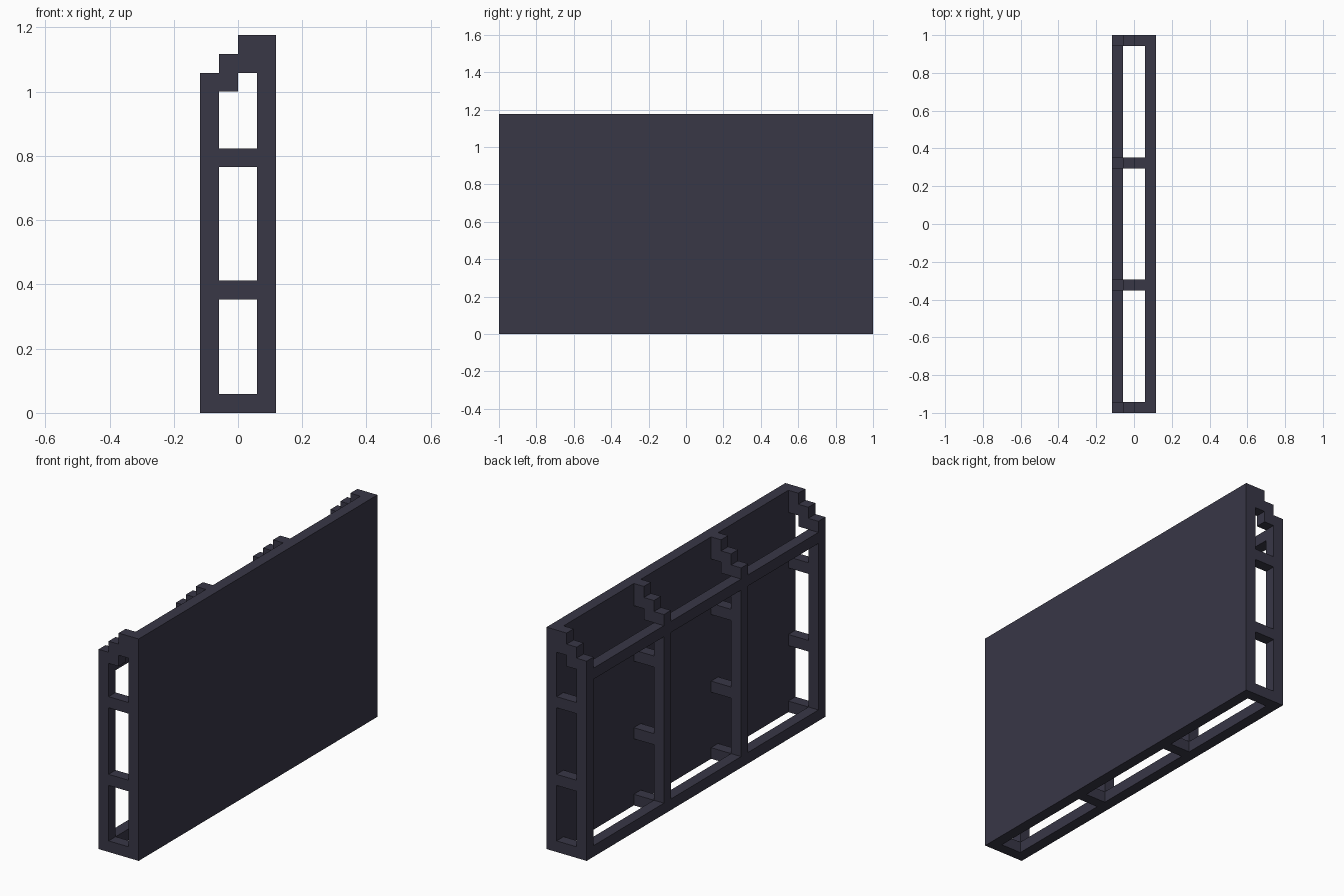
import bpy
import bmesh
from mathutils import Matrix, Vector

default = bpy.data.objects.get("Cube")
if default:
    bpy.data.objects.remove(default, do_unlink=True)

U = 1 / 17  # block size: the wall is 34 blocks long, 4 deep, 20 tall

slate = bpy.data.materials.new("dark slate")
slate.use_nodes = True
COLOUR = (0.040, 0.038, 0.062, 1)
slate.diffuse_color = COLOUR
bsdf = slate.node_tree.nodes["Principled BSDF"]
bsdf.inputs["Base Color"].default_value = COLOUR
bsdf.inputs["Roughness"].default_value = 0.9


def build(name, boxes):
    """One object from boxes given as (x0, x1, y0, y1, z0, z1) in blocks."""
    bm = bmesh.new()
    for x0, x1, y0, y1, z0, z1 in boxes:
        centre = Vector((x0 + x1, y0 + y1, z0 + z1)) * U / 2
        size = Vector((x1 - x0, y1 - y0, z1 - z0)) * U
        bmesh.ops.create_cube(bm, size=1, matrix=Matrix.Translation(centre) @ Matrix.Diagonal(size.to_4d()))
    mesh = bpy.data.meshes.new(name)
    bm.to_mesh(mesh)
    bm.free()
    mesh.materials.append(slate)
    obj = bpy.data.objects.new(name, mesh)
    bpy.context.collection.objects.link(obj)


# Solid panel on the left side
build("wall_panel", [(1, 2, -17, 17, 0, 20)])

# Four support frames: post, three cross braces and a stepped top
rib_starts = [-17, -6, 5, 16]
for i, y in enumerate(rib_starts, 1):
    build(f"post_{i}", [(-2, -1, y, y + 1, 0, 18)])
    build(f"cross_braces_{i}", [(-1, 1, y, y + 1, z, z + 1) for z in (0, 6, 13)])
    build(f"stepped_top_{i}", [(-1, 0, y, y + 1, 17, 19), (0, 1, y, y + 1, 18, 20)])

# Long rails filling the gaps between posts
for name, z in (("bottom_rail", 0), ("top_rail", 16)):
    build(name, [(-2, -1, a + 1, b, z, z + 1) for a, b in zip(rib_starts, rib_starts[1:])])
